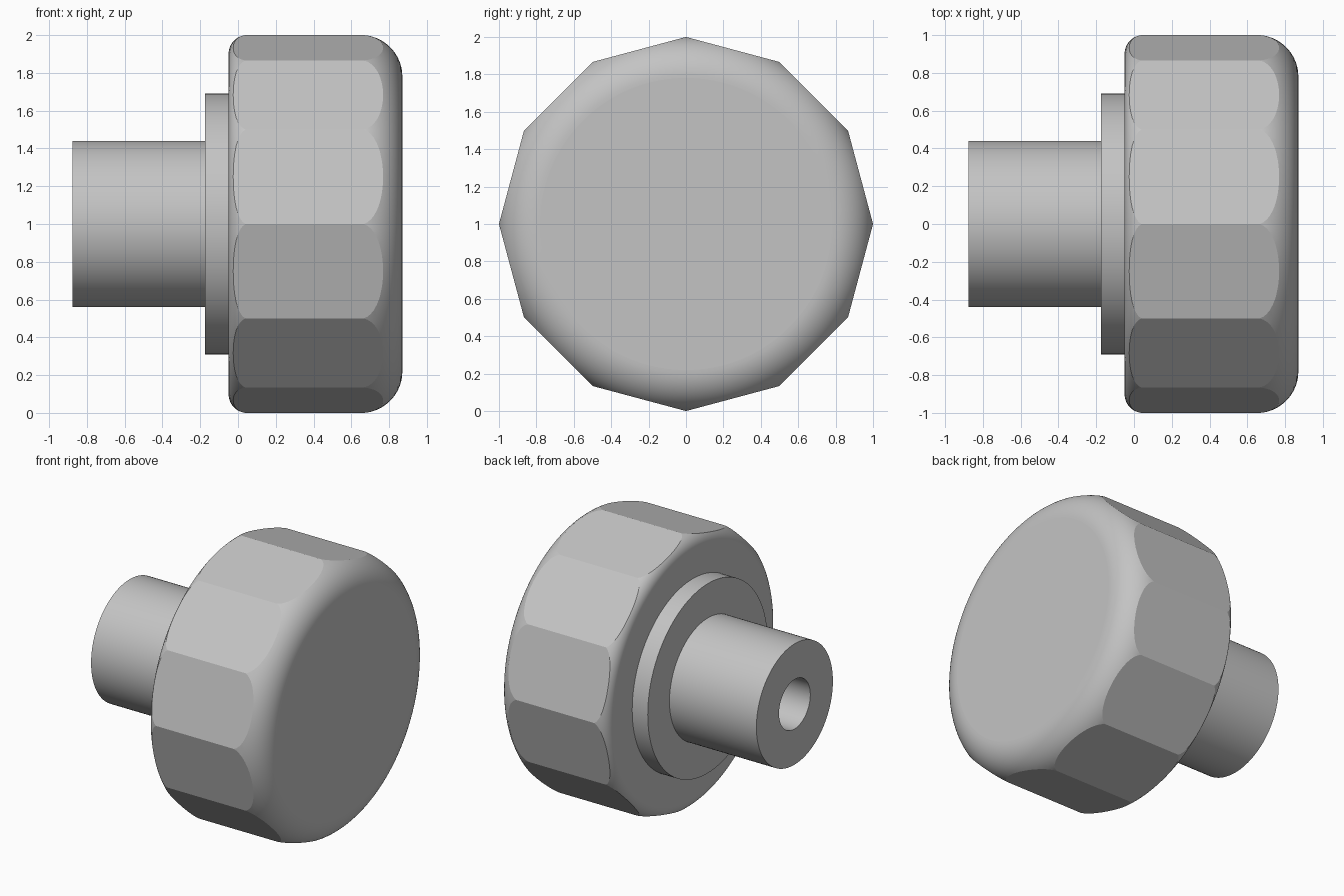
import bpy, bmesh
from math import sin, cos, pi, radians
from mathutils import Vector

cube = bpy.data.objects.get("Cube")
if cube:
    bpy.data.objects.remove(cube)

SIDES, SEGMENTS = 12, 144
AXIS = Vector((0, 0, 1))  # centre of the turning axis, which runs along x

grey = bpy.data.materials.new("plain grey")
grey.use_nodes = True
grey.diffuse_color = (0.55, 0.55, 0.55, 1)
grey.node_tree.nodes["Principled BSDF"].inputs["Base Color"].default_value = grey.diffuse_color


def arc(cx, cr, radius, start, end, steps=20):
    """Quarter-round points as (x, radius) pairs."""
    angles = [radians(start + (end - start) * i / steps) for i in range(steps + 1)]
    return [(cx + radius * cos(a), cr + radius * sin(a)) for a in angles]


def lathe(profile):
    """Turn an (x, radius) profile around the x axis."""
    bm = bmesh.new()
    verts = [bm.verts.new((x, 0, 1 + r)) for x, r in profile]
    edges = [bm.edges.new(pair) for pair in zip(verts, verts[1:])]
    bmesh.ops.spin(bm, geom=verts + edges, cent=AXIS, axis=(1, 0, 0),
                   angle=2 * pi, steps=SEGMENTS, use_merge=True)
    bmesh.ops.remove_doubles(bm, verts=bm.verts, dist=1e-5)
    return bm


def finish(bm, name):
    bmesh.ops.recalc_face_normals(bm, faces=bm.faces)
    mesh = bpy.data.meshes.new(name)
    bm.to_mesh(mesh)
    bm.free()
    mesh.materials.append(grey)
    obj = bpy.data.objects.new(name, mesh)
    bpy.context.collection.objects.link(obj)
    bpy.ops.object.select_all(action='DESELECT')
    obj.select_set(True)
    bpy.context.view_layer.objects.active = obj
    bpy.ops.object.shade_smooth_by_angle(angle=radians(25))
    return obj


# Knob head: rounded disc trimmed by twelve flats
RIM = 1.0005
head = lathe([(-0.05, 0)] + arc(0.05, RIM - 0.1, 0.1, 180, 90, 12)
             + arc(0.65, RIM - 0.22, 0.22, 90, 0) + [(0.87, 0)])
for i in range(SIDES):
    a = 2 * pi * (i + 0.5) / SIDES
    normal = Vector((0, cos(a), sin(a)))
    cut = bmesh.ops.bisect_plane(
        head, geom=head.verts[:] + head.edges[:] + head.faces[:], dist=1e-6,
        plane_co=AXIS + normal * cos(pi / SIDES), plane_no=normal, clear_outer=True)
    rim_edges = [e for e in cut["geom_cut"] if isinstance(e, bmesh.types.BMEdge) and e.is_boundary]
    bmesh.ops.edgeloop_fill(head, edges=rim_edges)
knob = finish(head, "knob_head")
for face in knob.data.polygons:  # the flats and end caps stay flat
    if abs(face.normal.x) < 0.01 or abs(face.normal.x) > 0.9999:
        face.use_smooth = False

# Stem: collar, shaft and blind bore in one turned piece
finish(lathe([(-0.1, 0), (-0.1, 0.18), (-0.875, 0.18), (-0.875, 0.44),
              (-0.175, 0.44), (-0.175, 0.69), (-0.05, 0.69)]), "stem_and_collar")
